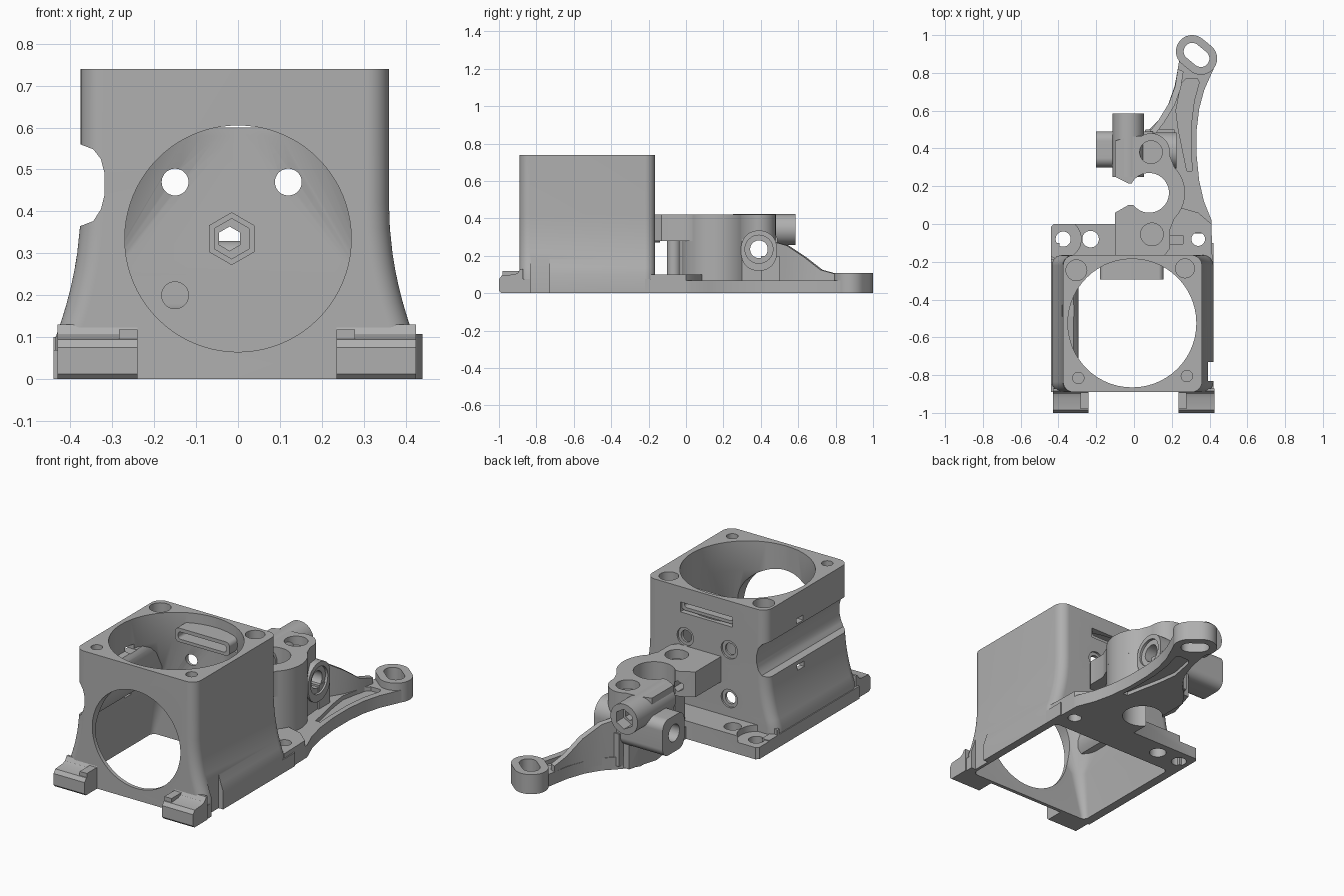
import bpy, bmesh, math

cube = bpy.data.objects.get("Cube")
if cube:
    bpy.data.objects.remove(cube, do_unlink=True)

grey = bpy.data.materials.new("plain grey")
grey.use_nodes = True
grey.diffuse_color = (0.43, 0.43, 0.43, 1)
grey.node_tree.nodes["Principled BSDF"].inputs["Base Color"].default_value = grey.diffuse_color
parts = []


# ---- helpers ----
def loft(name, rings):
    """Skin equal-length rings of points and cap both ends."""
    bm = bmesh.new()
    rows = [[bm.verts.new(p) for p in ring] for ring in rings]
    for a, b in zip(rows, rows[1:]):
        for i in range(len(a)):
            j = (i + 1) % len(a)
            bm.faces.new((a[i], a[j], b[j], b[i]))
    bm.faces.new(rows[0])
    bm.faces.new(rows[-1])
    bmesh.ops.recalc_face_normals(bm, faces=bm.faces)
    mesh = bpy.data.meshes.new(name)
    bm.to_mesh(mesh)
    bm.free()
    obj = bpy.data.objects.new(name, mesh)
    bpy.context.scene.collection.objects.link(obj)
    mesh.materials.append(grey)
    return obj


def prism(name, outline, start, end, axis="Z"):
    """Extrude a flat outline along one axis."""
    place = {"Z": lambda u, v, w: (u, v, w),
             "Y": lambda u, v, w: (u, w, v),
             "X": lambda u, v, w: (w, u, v)}[axis]
    return loft(name, [[place(u, v, w) for u, v in outline] for w in (start, end)])


def arc(centre, radius, first, last, steps=24):
    angles = [math.radians(first + (last - first) * i / steps) for i in range(steps + 1)]
    return [(centre[0] + radius * math.cos(a), centre[1] + radius * math.sin(a)) for a in angles]


def cylinder(name, centre, radius, start, end, axis="Z", sides=48, turn=0):
    return prism(name, arc(centre, radius, turn, turn + 360, sides)[:-1], start, end, axis)


def rounded(x0, x1, y0, y1, r, steps=14):
    return (arc((x1 - r, y1 - r), r, 0, 90, steps) + arc((x0 + r, y1 - r), r, 90, 180, steps)
            + arc((x0 + r, y0 + r), r, 180, 270, steps) + arc((x1 - r, y0 + r), r, 270, 360, steps))


def box(name, x, y, z):
    return prism(name, [(x[0], y[0]), (x[1], y[0]), (x[1], y[1]), (x[0], y[1])], *z)


def stadium(a, b, r):
    heading = math.degrees(math.atan2(b[1] - a[1], b[0] - a[0]))
    return arc(a, r, heading + 90, heading + 270) + arc(b, r, heading - 90, heading + 90)


def cut(obj, *cutters):
    """Subtract the cutters, apply the result and drop the cutters."""
    for c in cutters:
        mod = obj.modifiers.new("cut", "BOOLEAN")
        mod.operation, mod.solver, mod.object = "DIFFERENCE", "EXACT", c
    graph = bpy.context.evaluated_depsgraph_get()
    mesh = bpy.data.meshes.new_from_object(obj.evaluated_get(graph))
    obj.modifiers.clear()
    obj.data = mesh
    for c in cutters:
        bpy.data.objects.remove(c, do_unlink=True)
    return obj


def part(obj):
    parts.append(obj)
    return obj


# ---- housing: flared shell, round at the top and square at the bottom ----
def flare(z):
    return 0.06 * (max(0, 0.42 - max(z, 0.1)) / 0.32) ** 2


levels = [0, 0.1, 0.14, 0.18, 0.22, 0.26, 0.3, 0.36, 0.42, 0.74]
housing = loft("housing", [
    [(x, y, z) for x, y in rounded(-0.375 - flare(z), 0.36 + flare(z), -0.89, -0.165, 0.055)]
    for z in levels])


def groove(inset):
    lower, upper = 0.365 - inset, 0.56 + inset
    return [(-0.6, lower), (-0.376, lower), (-0.345 + inset, lower + 0.012),
            (-0.327 + inset, lower + 0.04), (-0.318 + inset, lower + 0.075),
            (-0.318 + inset, upper - 0.07), (-0.327 + inset, upper - 0.035),
            (-0.345 + inset, upper - 0.012), (-0.376, upper), (-0.6, upper)]


bore = rounded(-0.35, 0.33, -0.865, -0.185, 0.339)
square = rounded(-0.355, 0.34, -0.868, -0.19, 0.06)
foot_opening = rounded(-0.39, 0.375, -0.87, -0.19, 0.03)
cavity = loft("cavity", [[(x, y, z) for x, y in ring] for ring, z in
                         ((foot_opening, -0.1), (foot_opening, 0.02), (square, 0.25),
                          (bore, 0.58), (bore, 0.9))])
cut(cavity, prism("groove_wall", groove(0.025), -1, 0, "Y"))
cutters = [cavity, prism("side_groove", groove(0), -1.1, 0.1, "Y"),
           cylinder("front_opening", (0, 0.335), 0.27, -1.1, -0.75, "Y", 80),
           box("wall_slot", (-0.17, 0.15), (-0.26, -0.1), (0.6, 0.655)),
           box("rail_notch", (0.392, 0.6), (-0.83, -0.73), (-0.1, 0.2)),
           cylinder("hex_pocket", (-0.015, 0.335), 0.06, -0.3, -0.1, "Y", 6, 30)]
for x, z in ((-0.15, 0.47), (0.12, 0.47), (-0.15, 0.2)):
    cutters.append(cylinder("wall_hole", (x, z), 0.032, -0.3, -0.1, "Y"))
    cutters.append(cylinder("wall_counterbore", (x, z), 0.05, -0.175, -0.1, "Y"))
for x, y, r in ((-0.305, -0.245, 0.055), (0.27, -0.235, 0.05),
                (-0.295, -0.815, 0.03), (0.28, -0.805, 0.03)):
    cutters.append(cylinder("corner_hole", (x, y), r, 0.63, 0.9))
for z in (0.585, 0.33):
    cutters.append(box("tie_slot", (-0.6, -0.28), (-0.49, -0.43), (z - 0.014, z + 0.014)))
part(cut(housing, *cutters))

# Small duct around the slot inside the housing
part(cut(prism("slot_duct", rounded(-0.18, 0.155, 0.608, 0.685, 0.025), -0.295, -0.18, "Y"),
         prism("duct_hole", rounded(-0.16, 0.135, 0.625, 0.665, 0.015), -0.4, -0.1, "Y")))

# Hex seat on the inner wall
part(cut(cylinder("hex_seat", (-0.015, 0.335), 0.063, -0.2, -0.14, "Y", 6, 30),
         cylinder("seat_recess", (-0.015, 0.335), 0.048, -0.3, -0.17, "Y", 6, 30),
         cylinder("seat_hole", (-0.02, 0.335), 0.029, -0.3, 0, "Y", 6, 30)))

# ---- base rails, feet and rear plate ----
part(box("left_rail", (0.38, 0.42), (-0.73, -0.1), (0, 0.075)))
part(box("left_rail_front", (0.38, 0.42), (-0.89, -0.83), (0, 0.075)))
part(box("right_rail", (-0.44, -0.395), (-0.89, -0.1), (0, 0.07)))

foot = [(-1, 0.012), (-1, 0.075), (-0.985, 0.095), (-0.92, 0.1), (-0.9, 0.108),
        (-0.885, 0.13), (-0.872, 0.13), (-0.872, 0), (-0.988, 0)]
for side, x0, x1, lug in (("right", -0.43, -0.24, -0.262), ("left", 0.235, 0.425, 0.257)):
    part(prism(side + "_foot", foot, x0, x1, "X"))
    part(box(side + "_foot_lug", (lug - 0.022, lug + 0.022), (-0.98, -0.875), (0.05, 0.118)))

plate = prism("rear_plate", [(-0.44, -0.19), (0.415, -0.19), (0.41, 0), (0.34, 0.06), (0.2, 0.1),
                             (0, 0), (-0.425, 0), (-0.44, -0.015)], 0, 0.1)
part(cut(plate, cylinder("corner_step", (-0.385, -0.08), 0.105, 0.065, 0.3),
         cylinder("plate_hole", (-0.375, -0.08), 0.04, -1, 1),
         cylinder("plate_hole", (-0.23, -0.08), 0.044, -1, 1),
         cylinder("plate_hole", (0.34, -0.08), 0.036, -1, 1),
         box("plate_slot", (0.19, 0.26), (-0.105, -0.06), (0.06, 0.3))))

# ---- clamp block behind the housing ----
centre = (0.08, 0.165)


def clamp_cutters():
    slit = [(-0.3, 0.06), (-0.1, 0.06), (-0.03, 0.1), (0.05, 0.1),
            (0.05, 0.215), (-0.03, 0.215), (-0.1, 0.25), (-0.3, 0.25)]
    return [cylinder("clamp_bore", centre, 0.105, -1, 1, sides=64),
            prism("clamp_slit", slit, -1.1, 1.1),
            cylinder("bolt_hole", (-0.02, 0.335), 0.03, -0.5, 0.9, "Y", 6, 30)]


def cross_hole():
    return cylinder("cross_hole", (0.39, 0.235), 0.047, -0.5, 0.5, "X")


upper = ([(-0.1, -0.17), (0.16, -0.17), (0.19, -0.13), (0.19, -0.03)] + arc(centre, 0.19, -45, 45)
         + [(0.19, 0.36)] + arc((0.09, 0.38), 0.1, 0, 120, 12) + [(-0.04, 0.46), (-0.1, 0.44)])
part(cut(prism("clamp_top", upper, 0.28, 0.42), *clamp_cutters(), cross_hole(),
         cylinder("top_recess", (0.09, 0.38), 0.06, 0.37, 0.6),
         cylinder("top_recess", (0.095, -0.055), 0.06, 0.37, 0.6)))
lower = arc(centre, 0.19, -110, 45) + [(0.2, 0.47), (0.02, 0.47), (-0.03, 0.3)]
part(cut(prism("clamp_bottom", lower, 0.005, 0.29), *clamp_cutters(), cross_hole()))
part(cylinder("clamp_post", (0.095, -0.065), 0.036, 0.09, 0.3))

part(cut(cylinder("bolt_barrel", (-0.03, 0.34), 0.083, 0.25, 0.585, "Y"),
         cylinder("bolt_hole", (-0.02, 0.335), 0.03, -0.5, 0.9, "Y", 6, 30),
         cylinder("nut_pocket", (-0.03, 0.34), 0.055, 0.52, 0.9, "Y", 6, 30), cross_hole()))
part(cut(prism("cross_barrel", rounded(0.3, 0.49, 0.13, 0.33, 0.05), -0.2, 0.1, "X"), cross_hole()))
part(cut(prism("cross_barrel_end", rounded(0.295, 0.485, 0.12, 0.335, 0.09), 0.09, 0.225, "X"),
         cross_hole(), cylinder("end_recess", (0.39, 0.235), 0.075, 0.21, 0.4, "X")))
part(prism("rear_web", [(0.04, 0.4), (0.215, 0.4), (0.215, 0.5), (0.06, 0.5)], 0.02, 0.2))

# ---- swept arm with slotted end ----
pad_a, pad_b = (0.308, 0.914), (0.354, 0.876)
arm = [(0, -0.05), (0.41, -0.05), (0.41, 0.02), (0.37, 0.12), (0.345, 0.23), (0.332, 0.36),
       (0.332, 0.5), (0.345, 0.61), (0.372, 0.71), (0.43, 0.84), (0.34, 0.88), (0.24, 0.87),
       (0.228, 0.8), (0.215, 0.73), (0.18, 0.63), (0.13, 0.55), (0.06, 0.48), (0, 0.4)]
pocket = [(0.25, 0.745), (0.275, 0.77), (0.335, 0.77), (0.345, 0.75), (0.318, 0.65),
          (0.303, 0.53), (0.303, 0.38), (0.308, 0.28), (0.28, 0.28), (0.235, 0.5), (0.222, 0.6)]
slot = stadium(pad_a, pad_b, 0.045)
part(cut(prism("arm", arm, 0, 0.068), *clamp_cutters(),
         prism("top_pocket", pocket, 0.045, 0.3), prism("under_pocket", pocket, -0.3, 0.02),
         prism("end_slot", slot, -1, 1)))
part(cut(prism("arm_end", stadium(pad_a, pad_b, 0.086), 0, 0.108), prism("end_slot", slot, -1, 1)))

stations = [(0.06, 0.46, 0.28), (0.13, 0.55, 0.255), (0.185, 0.64, 0.195),
            (0.218, 0.73, 0.125), (0.232, 0.82, 0.1)]
part(loft("arm_rib", [[(x, y, 0.03), (x + 0.03, y - 0.012, 0.03), (x + 0.03, y - 0.012, h), (x, y, h)]
                      for x, y, h in stations]))

# ---- shading ----
bpy.ops.object.select_all(action="DESELECT")
for obj in parts:
    obj.select_set(True)
bpy.context.view_layer.objects.active = parts[0]
bpy.ops.object.shade_smooth_by_angle(angle=math.radians(30))
